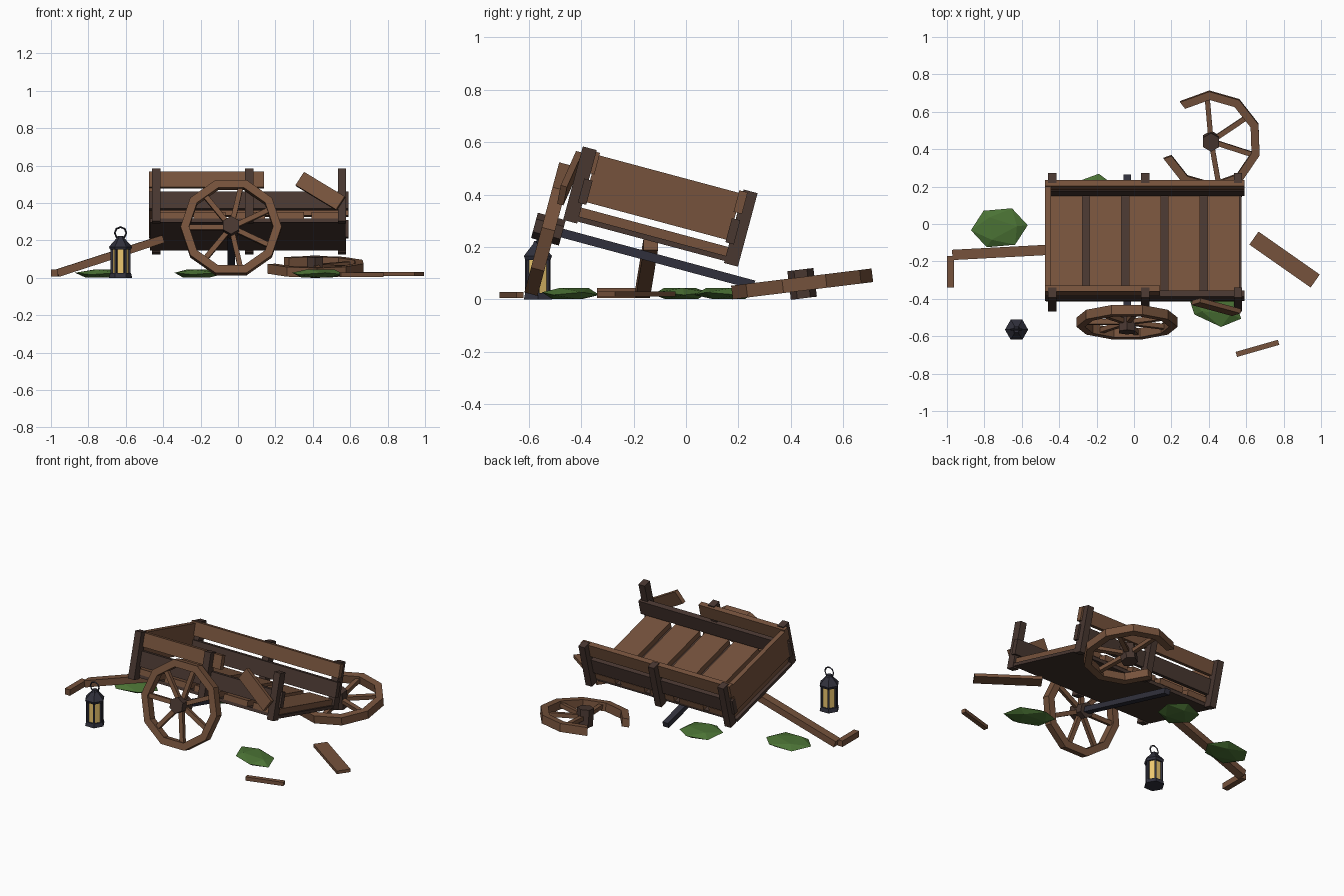
import bpy, bmesh
from math import radians, cos, sin, pi
from mathutils import Matrix, Vector

if "Cube" in bpy.data.objects:
    bpy.data.objects.remove(bpy.data.objects["Cube"])


def material(name, rgb):
    m = bpy.data.materials.new(name)
    m.diffuse_color = (*rgb, 1)
    m.use_nodes = True
    m.node_tree.nodes["Principled BSDF"].inputs["Base Color"].default_value = m.diffuse_color
    return m


WOOD = material("wood", (0.18, 0.085, 0.045))
DARK = material("dark_wood", (0.065, 0.038, 0.03))
IRON = material("iron", (0.03, 0.03, 0.045))
GLASS = material("lamp_glass", (0.85, 0.58, 0.16))
LEAF = material("leaf", (0.07, 0.17, 0.035))


def finish(name, bm, mat, matrix=Matrix()):
    bmesh.ops.recalc_face_normals(bm, faces=bm.faces)
    me = bpy.data.meshes.new(name)
    bm.to_mesh(me)
    bm.free()
    me.materials.append(mat)
    ob = bpy.data.objects.new(name, me)
    ob.matrix_world = matrix
    bpy.context.collection.objects.link(ob)
    return ob


def place(loc, rx=0, ry=0, rz=0):
    R = Matrix.Rotation
    return (Matrix.Translation(loc) @ R(radians(rz), 4, 'Z')
            @ R(radians(ry), 4, 'Y') @ R(radians(rx), 4, 'X'))


def box(name, size, mat, matrix):
    bm = bmesh.new()
    bmesh.ops.create_cube(bm, size=1)
    bmesh.ops.scale(bm, vec=size, verts=bm.verts)
    return finish(name, bm, mat, matrix)


def span(name, x, y, z, mat, base=Matrix()):
    """Box given by its (min, max) range on each axis of a base frame."""
    c = [(a + b) / 2 for a, b in (x, y, z)]
    return box(name, [b - a for a, b in (x, y, z)], mat, base @ Matrix.Translation(c))


def cone(name, r1, r2, depth, mat, matrix, sides=6):
    bm = bmesh.new()
    bmesh.ops.create_cone(bm, cap_ends=True, segments=sides, radius1=r1, radius2=r2, depth=depth)
    return finish(name, bm, mat, matrix)


def beam(name, a, b, w, h, mat):
    a, b = Vector(a), Vector(b)
    rot = (b - a).to_track_quat('X', 'Z').to_matrix().to_4x4()
    return box(name, ((b - a).length, w, h), mat, Matrix.Translation((a + b) / 2) @ rot)


def wheel(name, matrix, start, segments, spokes, r=0.27, rim=0.045, t=0.052):
    """Ten-sided wheel about local z; fewer than ten segments leaves it broken open."""
    closed = segments == 10
    bm = bmesh.new()
    rings = []
    for i in range(segments + (not closed)):
        a = radians(start) + i * pi / 5
        rings.append([bm.verts.new((q * cos(a), q * sin(a), z)) for q, z in
                      ((r, -t / 2), (r, t / 2), (r - rim, t / 2), (r - rim, -t / 2))])
    for i in range(segments):
        p, q = rings[i], rings[(i + 1) % len(rings)]
        for k in range(4):
            bm.faces.new((p[k], p[k - 1], q[k - 1], q[k]))
    if not closed:
        bm.faces.new(rings[0])
        bm.faces.new(rings[-1])
    finish(name + "_rim", bm, WOOD, matrix)
    for i, a in enumerate(spokes):
        m = matrix @ Matrix.Rotation(radians(a), 4, 'Z') @ Matrix.Translation((0.13, 0, 0))
        box(f"{name}_spoke_{i}", (0.205, 0.027, 0.026), WOOD, m)
    cone(name + "_hub", 0.05, 0.05, 0.11, DARK, matrix)


# Tilted cart body: local y runs down toward the back, local z is across the bed
bed = place((0, -0.097, 0.357), rx=-15)
span("bed_base", (-0.47, 0.575), (-0.29, 0.29), (-0.14, -0.12), DARK, bed)
for i in range(5):
    x = -0.447 + 0.21 * i
    span(f"floor_plank_{i}", (x, x + 0.171), (-0.295, 0.295), (-0.12, -0.085), WOOD, bed)
span("end_panel", (-0.475, -0.445), (-0.285, 0.285), (-0.06, 0.125), WOOD, bed)

# Side rails and posts
for side, s, top_end in (("front", -1, 0.14), ("back", 1, 0.59)):
    y = sorted((s * 0.275, s * 0.308))
    span(side + "_upper_rail", (-0.475, top_end), y, (0.05, 0.135), WOOD, bed)
    span(side + "_lower_rail", (-0.475, 0.59), y, (-0.07, 0.025), DARK, bed)
    for i, x in enumerate((-0.437, 0.06, 0.556)):
        span(f"{side}_post_{i}", (x - 0.022, x + 0.022),
             sorted((s * 0.29, s * 0.345)), (-0.148, 0.142), DARK, bed)
box("hanging_rail", (0.26, 0.025, 0.085), WOOD, bed @ place((0.44, -0.362, 0.012), ry=33, rz=-6))

# Axle and wheels
beam("axle", (-0.037, -0.525, 0.267), (-0.037, 0.26, 0.055), 0.04, 0.034, IRON)
wheel("standing_wheel", place((-0.037, -0.525, 0.268), rx=75), 0, 10,
      [77 + 360 / 7 * i for i in range(7)])
wheel("broken_wheel", place((0.412, 0.443, 0.059), rx=7), -160, 8, [95, 34, -18, -80])

# Pull shaft with its broken handle
beam("shaft", (-0.965, -0.165, 0.025), (-0.40, -0.135, 0.208), 0.055, 0.042, WOOD)
span("shaft_handle", (-1.0, -0.963), (-0.34, -0.17), (0.006, 0.044), WOOD)

# Loose boards on the ground
box("fallen_plank", (0.40, 0.085, 0.02), WOOD, place((0.805, -0.19, 0.02), rz=-35))
box("splinter", (0.235, 0.028, 0.024), WOOD, place((0.66, -0.665, 0.017), rz=16))

# Lantern
def lamp(z, rz=30):
    return place((-0.628, -0.565, z), rz=rz)


cone("lantern_base", 0.062, 0.056, 0.025, IRON, lamp(0.0125))
cone("lantern_glass", 0.045, 0.045, 0.13, GLASS, lamp(0.088))
for i in range(6):
    box(f"lantern_bar_{i}", (0.012, 0.012, 0.13), IRON,
        lamp(0.088, 60 * i) @ Matrix.Translation((0.047, 0, 0)))
cone("lantern_collar", 0.056, 0.062, 0.015, IRON, lamp(0.158))
cone("lantern_roof", 0.062, 0.022, 0.045, IRON, lamp(0.188))
cone("lantern_cap", 0.022, 0.016, 0.015, IRON, lamp(0.216))
bpy.ops.mesh.primitive_torus_add(major_radius=0.031, minor_radius=0.005, major_segments=8,
                                 minor_segments=4, location=(-0.628, -0.565, 0.24),
                                 rotation=(pi / 2, 0, 0))
ring = bpy.context.object
ring.name = "lantern_ring"
ring.data.materials.append(IRON)

# Flattened leaf clumps
for i, (x, y, sx, sy, rz) in enumerate(((-0.72, -0.02, 0.155, 0.115, 5),
                                        (-0.215, 0.15, 0.135, 0.12, 20),
                                        (0.43, -0.44, 0.16, 0.10, -25))):
    bm = bmesh.new()
    bmesh.ops.create_icosphere(bm, subdivisions=1, radius=1)
    bmesh.ops.rotate(bm, verts=bm.verts, matrix=Matrix.Rotation(radians(37.4), 3, 'Y'))
    bmesh.ops.scale(bm, vec=(sx, sy, 0.027), verts=bm.verts)
    finish(f"leaf_clump_{i}", bm, LEAF, place((x, y, 0.022), rz=rz))
